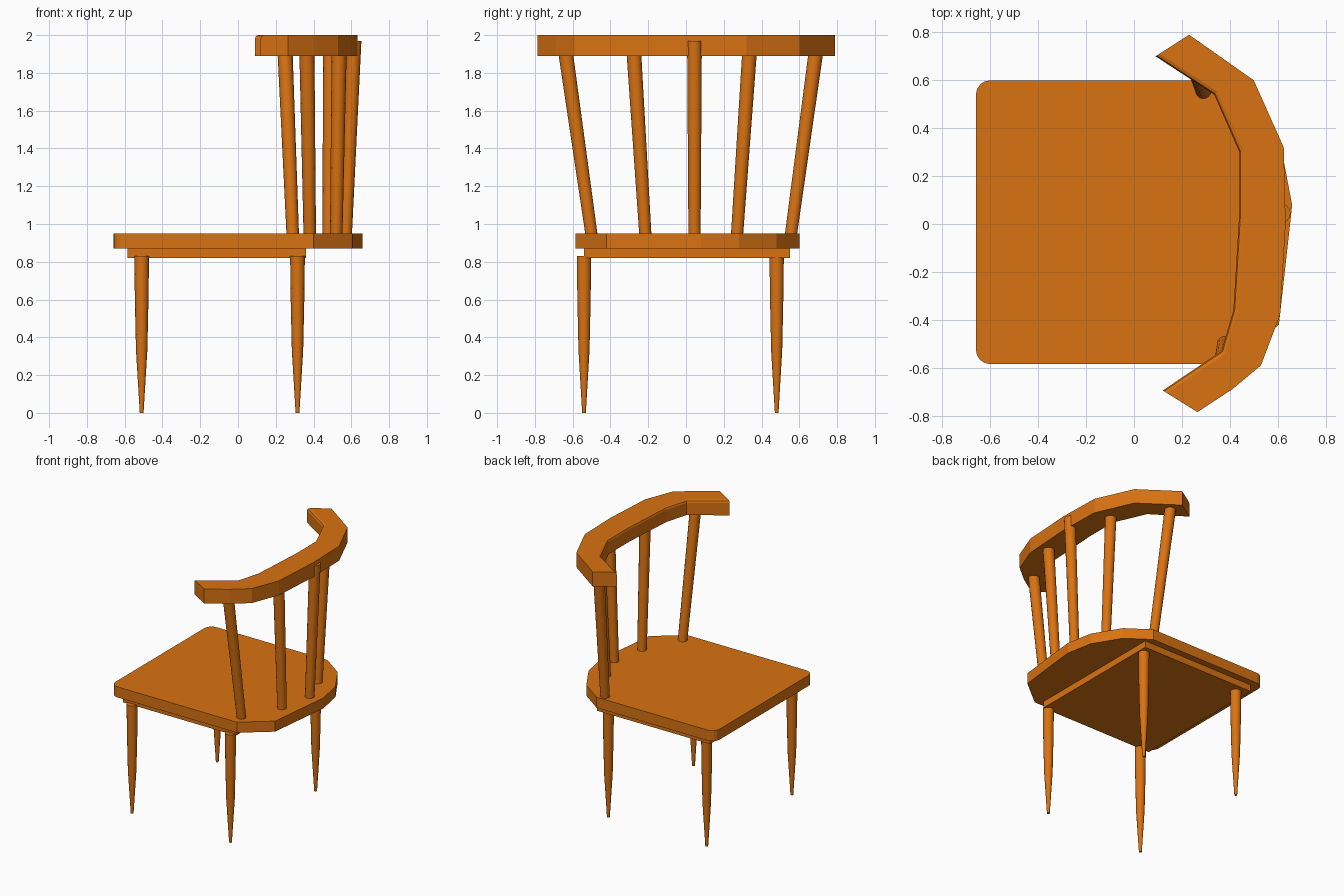
import bpy, bmesh, math
from mathutils import Vector

if "Cube" in bpy.data.objects:
    bpy.data.objects.remove(bpy.data.objects["Cube"])

wood = bpy.data.materials.new("orange wood")
wood.diffuse_color = (0.70, 0.17, 0.006, 1)
wood.use_nodes = True
wood.node_tree.nodes["Principled BSDF"].inputs["Base Color"].default_value = wood.diffuse_color


def finish(bm, name, angle=None):
    bmesh.ops.recalc_face_normals(bm, faces=bm.faces)
    me = bpy.data.meshes.new(name)
    bm.to_mesh(me)
    bm.free()
    me.materials.append(wood)
    ob = bpy.data.objects.new(name, me)
    bpy.context.collection.objects.link(ob)
    if angle:
        bpy.ops.object.select_all(action='DESELECT')
        ob.select_set(True)
        bpy.context.view_layer.objects.active = ob
        bpy.ops.object.shade_smooth_by_angle(angle=math.radians(angle))
    return ob


def prism(points, z0, z1):
    """Extrude a flat outline between two heights."""
    bm = bmesh.new()
    face = bm.faces.new([bm.verts.new((x, y, z0)) for x, y in points])
    ext = bmesh.ops.extrude_face_region(bm, geom=[face])
    for v in ext["geom"]:
        if isinstance(v, bmesh.types.BMVert):
            v.co.z = z1
    return bm


def rod(name, path, sides=14):
    """Round rod through (point, radius) pairs, with horizontal rings."""
    bm = bmesh.new()
    rings = []
    for (x, y, z), r in path:
        rings.append([bm.verts.new((x + r * math.cos(2 * math.pi * i / sides),
                                    y + r * math.sin(2 * math.pi * i / sides), z))
                      for i in range(sides)])
    for a, b in zip(rings, rings[1:]):
        for i in range(sides):
            j = (i + 1) % sides
            bm.faces.new((a[i], a[j], b[j], b[i]))
    bm.faces.new(rings[0])
    bm.faces.new(rings[-1])
    return finish(bm, name, 40)


# Seat: rounded corners on one side, faceted curve under the backrest
def corner(cx, cy, start, r=0.06):
    return [(cx + r * math.cos(math.radians(start + a)),
             cy + r * math.sin(math.radians(start + a))) for a in (0, 22.5, 45, 67.5, 90)]


outline = corner(-0.60, 0.54, 90) + corner(-0.60, -0.525, 180)
outline += [(0.40, -0.585), (0.605, -0.42), (0.655, 0.03), (0.66, 0.08),
            (0.622, 0.28), (0.50, 0.48), (0.33, 0.60)]
finish(prism(outline, 0.87, 0.95), "seat")

# Support board under the seat
finish(prism([(-0.585, -0.54), (0.36, -0.54), (0.36, 0.55), (-0.585, 0.55)], 0.82, 0.875),
       "under_seat_board")

# Tapered legs
for x, side in ((-0.51, "left"), (0.315, "right")):
    for y, end in ((-0.54, "front"), (0.48, "back")):
        rod(f"{end}_{side}_leg", [((x, y, 0), 0.01), ((x, y, 0.33), 0.03),
                                  ((x, y, 0.60), 0.036), ((x, y, 0.83), 0.039)])

# Spindles leaning outwards: base at the seat, top at the rail underside
spindles = [((0.38, -0.50), (0.365, -0.635), 1.93),
            ((0.52, -0.215), (0.535, -0.275), 1.93),
            ((0.57, 0.045), (0.61, 0.045), 1.97),
            ((0.48, 0.27), (0.49, 0.335), 1.93),
            ((0.29, 0.555), (0.25, 0.685), 1.93)]
for i, (a, b, top) in enumerate(spindles):
    base, head = Vector((*a, 0.94)), Vector((*b, 1.89))
    tip = base.lerp(head, (top - 0.94) / 0.95)
    rod(f"spindle_{i + 1}", [(base, 0.033), (tip, 0.04)])

# Curved top rail with an eased inner top edge
outer = [(0.265, -0.785), (0.41, -0.69), (0.53, -0.59), (0.61, -0.38), (0.633, 0.0),
         (0.625, 0.32), (0.50, 0.60), (0.23, 0.79)]
inner = [(0.09, 0.70), (0.335, 0.54), (0.44, 0.30), (0.44, 0.05), (0.415, -0.36),
         (0.365, -0.53), (0.12, -0.695)]
bm = prism(outer + inner, 1.89, 2.0)


def on_inner(v):
    return v.co.z > 1.95 and any(math.hypot(v.co.x - x, v.co.y - y) < 1e-4 for x, y in inner)


edges = [e for e in bm.edges if all(on_inner(v) for v in e.verts)]
bmesh.ops.bevel(bm, geom=edges, offset=0.018, segments=2, profile=0.5, affect='EDGES')
finish(bm, "top_rail")
